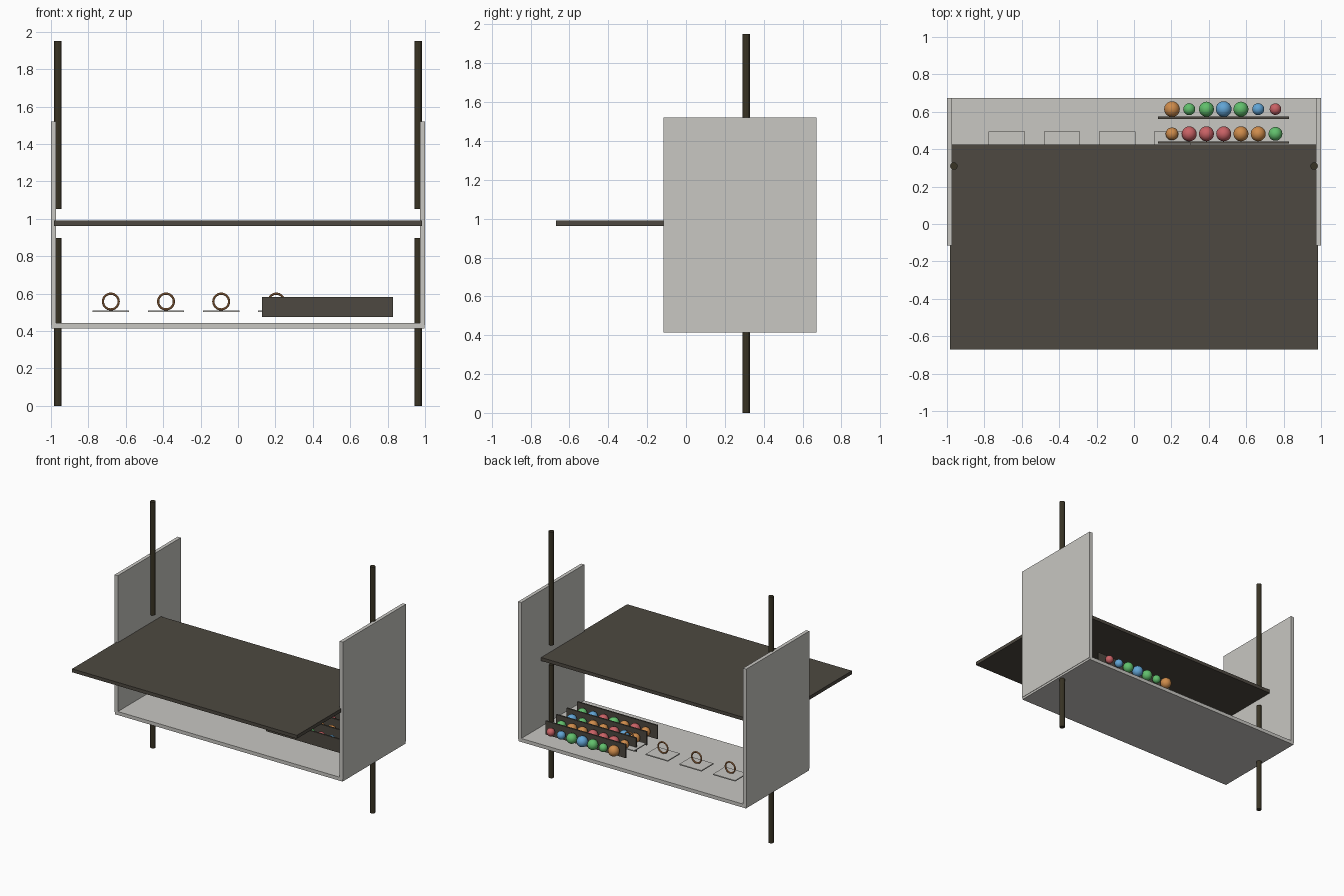
import bpy
from math import pi

if "Cube" in bpy.data.objects:
    bpy.data.objects.remove(bpy.data.objects["Cube"])


def mat(name, r, g, b):
    m = bpy.data.materials.new(name)
    m.diffuse_color = (r, g, b, 1)
    m.use_nodes = True
    m.node_tree.nodes["Principled BSDF"].inputs["Base Color"].default_value = m.diffuse_color
    return m


GREY = mat("pale grey", 0.58, 0.57, 0.54)
BOARD = mat("dark board", 0.075, 0.066, 0.052)
ROD = mat("dark brown", 0.040, 0.033, 0.018)
COPPER = mat("copper", 0.50, 0.22, 0.08)
BALLS = {
    "o": mat("orange", 0.62, 0.26, 0.07),
    "r": mat("red", 0.58, 0.12, 0.13),
    "g": mat("green", 0.12, 0.52, 0.15),
    "b": mat("blue", 0.12, 0.37, 0.66),
}


def finish(name, m, smooth=False):
    o = bpy.context.object
    o.name = name
    o.data.materials.append(m)
    if smooth:
        bpy.ops.object.shade_smooth_by_angle()
    return o


def box(name, x, y, z, m):
    """Box from (min, max) pairs."""
    bpy.ops.mesh.primitive_cube_add(
        size=1, location=[(a + b) / 2 for a, b in (x, y, z)])
    bpy.context.object.scale = [b - a for a, b in (x, y, z)]
    bpy.ops.object.transform_apply(location=False, rotation=False, scale=True)
    return finish(name, m)


def rod(name, x, z0, z1):
    bpy.ops.mesh.primitive_cylinder_add(
        vertices=12, radius=0.02, depth=z1 - z0, location=(x, 0.31, (z0 + z1) / 2))
    return finish(name, ROD)


# tray floor and the wide table board above it
box("tray_floor", (-0.997, 0.997), (-0.115, 0.673), (0.415, 0.443), GREY)
box("table_board", (-0.985, 0.985), (-0.67, 0.425), (0.963, 0.99), BOARD)

# side panels and split poles, mirrored
for side, s in (("left", -1), ("right", 1)):
    box(side + "_panel", sorted((s * 0.972, s)), (-0.115, 0.673), (0.432, 1.52), GREY)
    rod(side + "_lower_pole", s * 0.963, 0, 0.897)
    rod(side + "_upper_pole", s * 0.963, 1.053, 1.95)

# small plates, each with a standing ring
for i in range(4):
    x = -0.68 + i * 0.295
    box(f"plate_{i}", (x - 0.097, x + 0.097), (0.345, 0.495), (0.502, 0.510), GREY)
    bpy.ops.mesh.primitive_torus_add(
        location=(x, 0.417, 0.558), rotation=(pi / 2, 0, 0),
        major_radius=0.042, minor_radius=0.006,
        major_segments=32, minor_segments=10)
    finish(f"ring_{i}", COPPER, True)

# racks: upright boards with a row of balls behind each
rows = [
    ("oggbgbr", (42, 32, 40, 42, 40, 32, 31)),
    ("orrroog", (34, 40, 40, 40, 40, 40, 37)),
    ("obroogb", (38, 36, 40, 36, 40, 34, 38)),
    ("orogrbg", (36, 40, 36, 40, 38, 36, 36)),
]
for j, (colours, radii) in enumerate(rows):
    y = 0.568 - j * 0.132
    box(f"rack_board_{j}", (0.127, 0.83), (y - 0.006, y + 0.006), (0.475, 0.583), BOARD)
    for i, (c, r) in enumerate(zip(colours, radii)):
        bpy.ops.mesh.primitive_uv_sphere_add(
            segments=20, ring_count=12, radius=r / 1000,
            location=(0.203 + i * 0.0922, y + 0.046, 0.529))
        finish(f"ball_{j}_{i}", BALLS[c], True)
